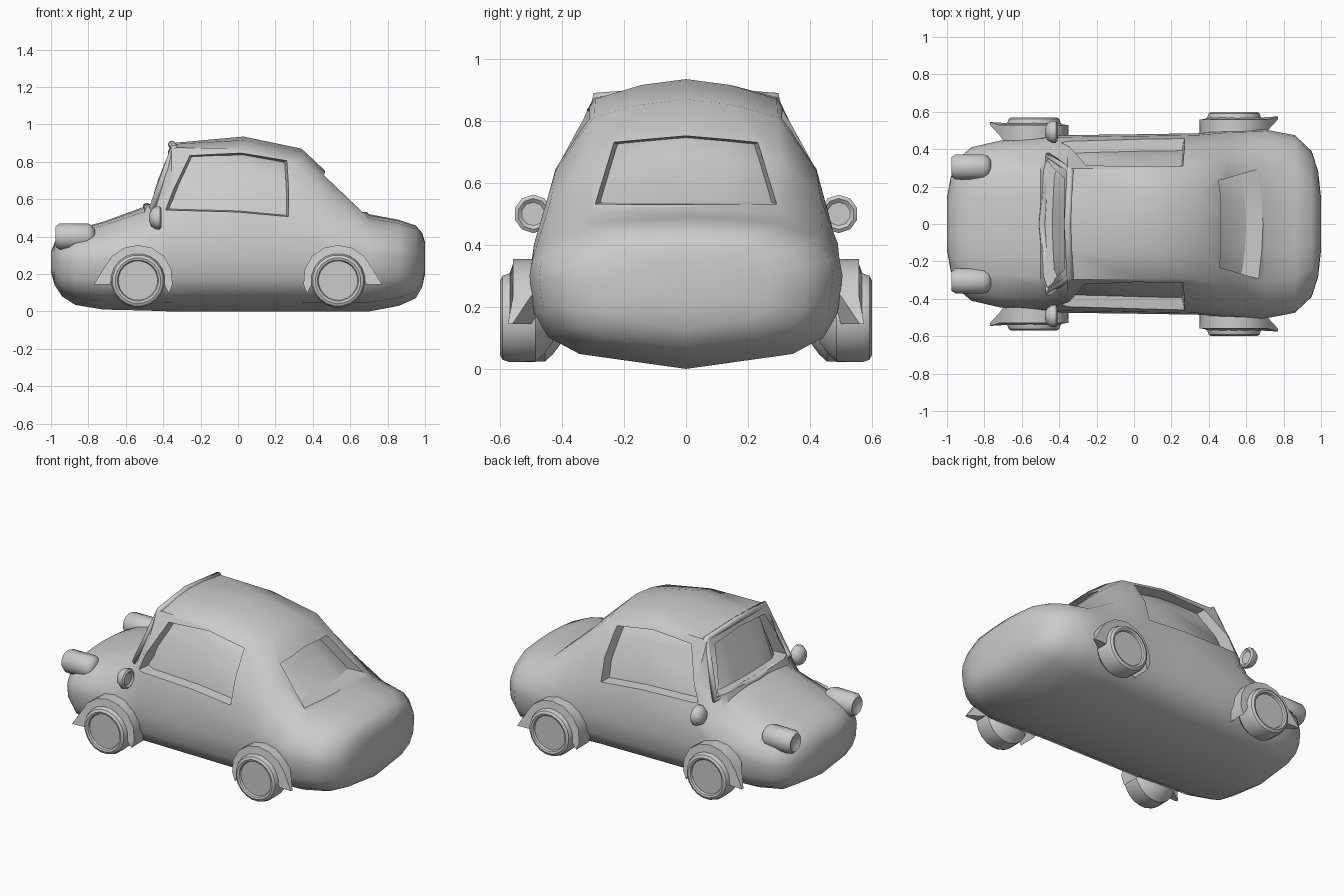
import bpy, bmesh, math
from mathutils import Vector

if "Cube" in bpy.data.objects:
    bpy.data.objects.remove(bpy.data.objects["Cube"])


def smooth(ob, angle=40):
    bpy.ops.object.select_all(action='DESELECT')
    ob.select_set(True)
    bpy.context.view_layer.objects.active = ob
    bpy.ops.object.shade_smooth_by_angle(angle=math.radians(angle))


def finish(name, bm, angle=40):
    bmesh.ops.recalc_face_normals(bm, faces=bm.faces)
    me = bpy.data.meshes.new(name)
    bm.to_mesh(me)
    bm.free()
    ob = bpy.data.objects.new(name, me)
    bpy.context.collection.objects.link(ob)
    smooth(ob, angle)
    return ob


def bridge(bm, a, b):
    n = len(a)
    for i in range(n):
        bm.faces.new((a[i], a[(i + 1) % n], b[(i + 1) % n], b[i]))


# stations along the body: x, bottom, widest height, top, half width
STATIONS = [
    (-1.0, .21, .26, .32, .14), (-.98, .14, .26, .37, .25), (-.94, .08, .26, .41, .35),
    (-.87, .035, .27, .44, .41), (-.72, .01, .28, .48, .445), (-.5, .005, .3, .56, .465),
    (-.355, 0, .3, .90, .475), (.03, 0, .3, .935, .48), (.34, 0, .3, .87, .485),
    (.5, 0, .3, .72, .50), (.7, 0, .3, .52, .505), (.86, .03, .3, .49, .475),
    (.95, .07, .28, .46, .39), (.985, .13, .28, .42, .28), (1.0, .2, .28, .37, .14)]
LOWER = [(0, 0), (.68, .16), (.88, .34), (.97, .6), (1, 1)]
UPPER = [(.98, .25), (.87, .59), (.71, .79), (.61, .9), (.3, .97), (0, 1)]
BOXY = [(.98, .25), (.87, .59), (.7, .83), (.625, .96), (.3, .99), (0, 1)]  # roof front edge


def body_loft(name, sx=1, sw=1, sh=1):
    bm = bmesh.new()
    rings = []
    for x, zb, zm, zt, w in STATIONS:
        h = (zt - zm) * sh
        lo = zm - (zm - zb) * sh
        half = [(u * w * sw, lo + v * (zm - lo)) for u, v in LOWER]
        half += [(u * w * sw, zm + v * h) for u, v in (BOXY if x == -.355 else UPPER)]
        loop = half + [(-y, z) for y, z in half[-2:0:-1]]
        rings.append([bm.verts.new((x * sx, y, z)) for y, z in loop])
    for a, b in zip(rings, rings[1:]):
        bridge(bm, a, b)
    bm.faces.new(rings[0])
    bm.faces.new(rings[-1])
    return finish(name, bm)


def prism(name, near, far):
    bm = bmesh.new()
    a = [bm.verts.new(p) for p in near]
    b = [bm.verts.new(p) for p in far]
    bridge(bm, a, b)
    bm.faces.new(a)
    bm.faces.new(b)
    return finish(name, bm)


def lathe(name, profile, n, axis, loc, sign=1):
    # profile points are (distance along axis, radius), closed by caps
    bm = bmesh.new()
    rings = []
    for d, r in profile:
        ring = []
        for i in range(n):
            t = 2 * math.pi * (i + .5) / n
            c, s = r * math.cos(t), r * math.sin(t)
            p = (d * sign, c, s) if axis == 'x' else (c, d * sign, s)
            ring.append(bm.verts.new(Vector(p) + Vector(loc)))
        rings.append(ring)
    for a, b in zip(rings, rings[1:]):
        bridge(bm, a, b)
    bm.faces.new(rings[0])
    bm.faces.new(rings[-1])
    return finish(name, bm)


# body shell with tapering window openings
body = body_loft("car_body")
side = [(-.41, .535), (-.295, .855), (.02, .872), (.30, .825), (.28, .50), (0, .525)]
front = [(-.35, .57), (-.265, .85), (0, .87), (.265, .85), (.35, .57)]
rear = [(-.295, .53), (-.265, .745), (0, .768), (.265, .745), (.295, .53)]


def shrink(pts, s, cz=.68):
    return [(p * s, cz + (z - cz) * s) for p, z in pts]


cutters = [
    prism("windscreen_cutter", [(-.6, y, z) for y, z in shrink(front, 1.04)],
          [(-.2, y, z) for y, z in shrink(front, .84)]),
    prism("rear_window_cutter", [(.32, y, z) for y, z in shrink(rear, .8, .63)],
          [(.75, y, z) for y, z in shrink(rear, 1.04, .6)])]
for s in (-1, 1):
    cutters.append(prism("side_window_cutter", [(x, s * .55, z) for x, z in shrink(side, 1.02)],
                         [(x, s * .2, z) for x, z in shrink(side, .8)]))
for c in cutters:
    bpy.context.view_layer.objects.active = body
    m = body.modifiers.new("cut", 'BOOLEAN')
    m.operation = 'DIFFERENCE'
    m.solver = 'EXACT'
    m.object = c
    bpy.ops.object.modifier_apply(modifier=m.name)
    bpy.data.objects.remove(c)
smooth(body, 40)

# recessed curved glass filling the openings
body_loft("window_glass", .9, .87, .93)

# windscreen frame
cu = bpy.data.curves.new("windscreen_frame", 'CURVE')
cu.dimensions = '3D'
cu.bevel_depth = .02
cu.bevel_resolution = 2
pts = [(-.49, 0, .56), (-.455, .365, .555), (-.34, .285, .875),
       (-.355, 0, .893), (-.34, -.285, .875), (-.455, -.365, .555)]
sp = cu.splines.new('POLY')
sp.points.add(len(pts) - 1)
for p, q in zip(sp.points, pts):
    p.co = (*q, 1)
sp.use_cyclic_u = True
bpy.context.collection.objects.link(bpy.data.objects.new("windscreen_frame", cu))

# mudguard outline around the wheel centre, pointed tip first
GUARD = [(-.235, -.02), (-.18, .07), (-.14, .13), (-.075, .175), (0, .19), (.075, .175),
         (.14, .13), (.178, .06), (.185, -.02), (.165, -.07),
         (.14, -.02), (.12, .07), (.07, .12), (0, .14), (-.07, .12), (-.12, .07), (-.15, -.02)]

for s, sn in ((-1, "left"), (1, "right")):
    for end, en, y1 in ((-1, "front", .57), (1, "rear", .60)):
        cx, cz, y0 = end * .535, .165, y1 - .15
        # wheel with rounded tyre and hub disc
        lathe(f"{en}_wheel_{sn}",
              [(y0 - .02, .08), (y0 + .01, .12), (y0 + .035, .143), (y1 - .03, .145),
               (y1 - .008, .137), (y1, .122), (y1 - .004, .11), (y1 - .015, .105)],
              20, 'y', (cx, 0, cz), s)
        # mudguard, its pointed tip flaring away from the body
        ys = y1 - .03
        near, far = [], []
        for i, (x, z) in enumerate(GUARD):
            inner = {0: ys - .01, 1: ys - .07, 16: ys - .07}.get(i, y0 - .01)
            near.append((cx - end * x, s * inner, cz + z))
            outer = ys + .005 if i == 0 else ys - (.012 if i < 10 else 0)
            far.append((cx - end * x, s * outer, cz + z))
        prism(f"{en}_mudguard_{sn}", near, far)
    # headlight pod with dished lens
    lathe(f"headlight_{sn}",
          [(-.095, .03), (-.11, .055), (-.09, .07), (.06, .071), (.085, .06), (.1, .035)],
          10, 'x', (-.865, s * .305, .40))
    # wing mirror, slightly cupped on the rear side
    lathe(f"wing_mirror_{sn}",
          [(-.035, .02), (-.025, .045), (0, .062), (.022, .062), (.03, .05), (.02, .038)],
          10, 'x', (-.44, s * .493, .50))
